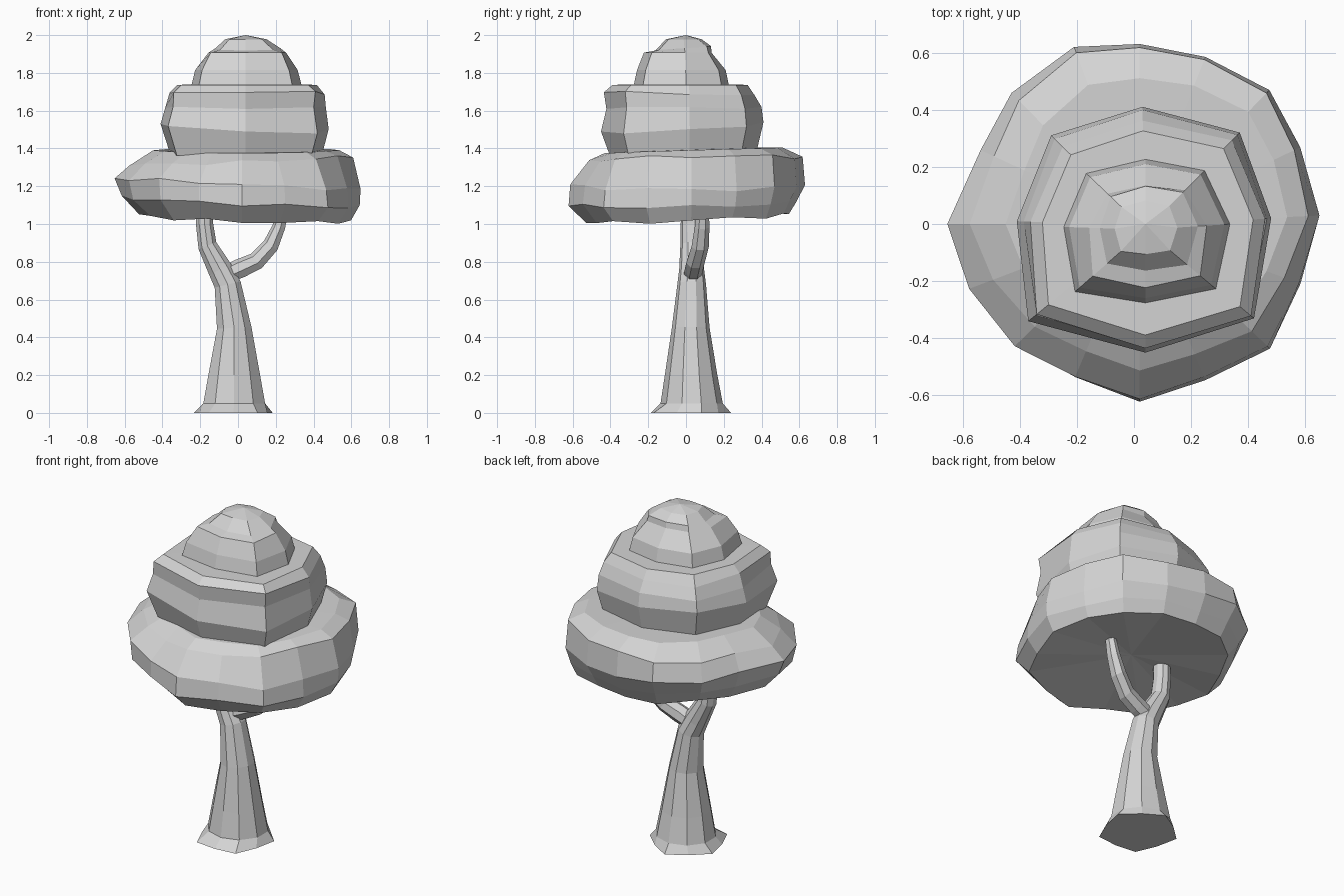
import bpy, bmesh
from math import sin, cos, pi, radians, hypot

grey = bpy.data.materials.new("light_grey")
grey.diffuse_color = (0.66, 0.66, 0.66, 1)


def loft(name, rings, tip=None, base=None):
    """Skin a list of vertex rings into a closed, flat shaded solid."""
    bm = bmesh.new()
    rows = [[bm.verts.new(p) for p in ring] for ring in rings]
    n = len(rows[0])
    for a, b in zip(rows, rows[1:]):
        for i in range(n):
            j = (i + 1) % n
            bm.faces.new((a[i], a[j], b[j], b[i]))
    for row, end in ((rows[0], base), (rows[-1], tip)):
        if end:
            apex = bm.verts.new(end)
            for i in range(n):
                bm.faces.new((row[i], row[(i + 1) % n], apex))
        else:
            bm.faces.new(row)
    bmesh.ops.recalc_face_normals(bm, faces=bm.faces[:])
    me = bpy.data.meshes.new(name)
    bm.to_mesh(me)
    bm.free()
    me.materials.append(grey)
    ob = bpy.data.objects.new(name, me)
    bpy.context.collection.objects.link(ob)
    return ob


def foliage(name, outline, centre, rows, tip, base=None, wobble=0.0):
    """Rows: height, scale, height tilt in x and y, scale tilt in x and y."""
    rings = []
    for k, (z, s, zx, zy, sx, sy) in enumerate(rows):
        w = wobble if k < len(rows) - 1 else 0
        ring = []
        for i, (x, y) in enumerate(outline):
            dx, dy = x - centre[0], y - centre[1]
            d = hypot(dx, dy)
            u, v = dx / d, dy / d
            f = s + sx * u + sy * v
            h = z + zx * u + zy * v + w * sin(i * 2.4 + k * 1.3)
            ring.append((centre[0] + dx * f, centre[1] + dy * f, h))
        rings.append(ring)
    return loft(name, rings, tip, base)


def limb(name, stations, sides, lobe=0.0):
    """Stations: x, y, z, radius x, radius y, lean towards +x in degrees."""
    rings = []
    for k, (x, y, z, rx, ry, lean) in enumerate(stations):
        t = radians(lean)
        ring = []
        for i in range(sides):
            a = 2 * pi * (i + 0.5) / sides
            f = 1 + (lobe * (-1) ** i if k == 0 else 0)
            ring.append((x + rx * f * cos(a) * cos(t), y + ry * f * sin(a),
                         z - rx * f * cos(a) * sin(t)))
        rings.append(ring)
    return loft(name, rings)


# Trunk with flared foot, bending left at the fork
limb("trunk", [
    (-0.025, 0.012, 0.00, 0.205, 0.212, 0),
    (-0.02, 0.03, 0.05, 0.172, 0.165, 0),
    (-0.02, 0.027, 0.20, 0.144, 0.139, 0),
    (-0.02, 0.025, 0.45, 0.096, 0.100, -3),
    (-0.055, 0.03, 0.68, 0.074, 0.076, -14),
    (-0.095, 0.03, 0.76, 0.068, 0.066, -28),
    (-0.162, 0.028, 0.885, 0.053, 0.058, -22),
    (-0.177, 0.025, 1.00, 0.048, 0.053, -3),
    (-0.178, 0.025, 1.10, 0.047, 0.050, 0)], 10, 0.07)

# Side branch
limb("branch", [
    (-0.05, 0.035, 0.735, 0.050, 0.050, 55),
    (0.01, 0.04, 0.762, 0.054, 0.050, 62),
    (0.098, 0.05, 0.802, 0.050, 0.050, 52),
    (0.175, 0.075, 0.885, 0.045, 0.047, 35),
    (0.218, 0.085, 0.985, 0.036, 0.040, 20),
    (0.245, 0.09, 1.09, 0.028, 0.032, 15)], 7)

# Wide lower canopy, hollowed underneath
foliage("lower_canopy", [
    (0.655, 0.03), (0.585, 0.27), (0.475, 0.47), (0.25, 0.585),
    (0.02, 0.63), (-0.21, 0.62), (-0.43, 0.46), (-0.54, 0.26),
    (-0.66, 0.0), (-0.585, -0.23), (-0.425, -0.435), (-0.21, -0.545),
    (0.02, -0.625), (0.25, -0.545), (0.475, -0.435), (0.585, -0.21)],
    (0.02, 0), [
    (1.033, 0.855, -0.015, 0.022, 0.055, 0.01),
    (1.115, 0.96, -0.025, 0.01, 0.025, -0.035),
    (1.21, 0.99, -0.03, 0.0, 0, 0.01),
    (1.338, 0.90, 0.02, 0.01, 0.025, 0.08),
    (1.39, 0.75, 0, 0.015, 0.06, 0.06)],
    (0.02, 0, 1.40), (0.02, 0, 1.10), 0.01)

# Middle canopy
foliage("middle_canopy", [
    (0.48, 0.02), (0.37, 0.32), (0.03, 0.41), (-0.29, 0.31),
    (-0.41, 0.01), (-0.37, -0.34), (0.04, -0.45), (0.42, -0.33)],
    (0.035, -0.01), [
    (1.365, 0.90, 0, 0, 0.02, 0.0),
    (1.515, 1.00, -0.02, 0.025, 0, 0),
    (1.615, 0.955, 0, 0, 0.01, 0.02),
    (1.69, 0.925, 0, -0.01, 0.03, -0.04),
    (1.737, 0.83, 0, 0, 0.03, -0.03)], (0.04, 0, 1.74), None, 0.006)

# Domed crown with a small step at the front
foliage("crown", [
    (0.34, 0.0), (0.25, 0.19), (0.04, 0.23), (-0.17, 0.18),
    (-0.25, -0.01), (-0.21, -0.24), (0.04, -0.28), (0.29, -0.23)],
    (0.04, -0.02), [
    (1.72, 1.00, 0, 0, 0, 0),
    (1.815, 0.92, 0, 0, 0, 0),
    (1.907, 0.70, 0, 0, 0.02, -0.08),
    (1.93, 0.58, 0, 0.012, 0.03, 0.03),
    (1.978, 0.37, 0, 0, 0, 0.04)], (0.04, 0.0, 2.0))
